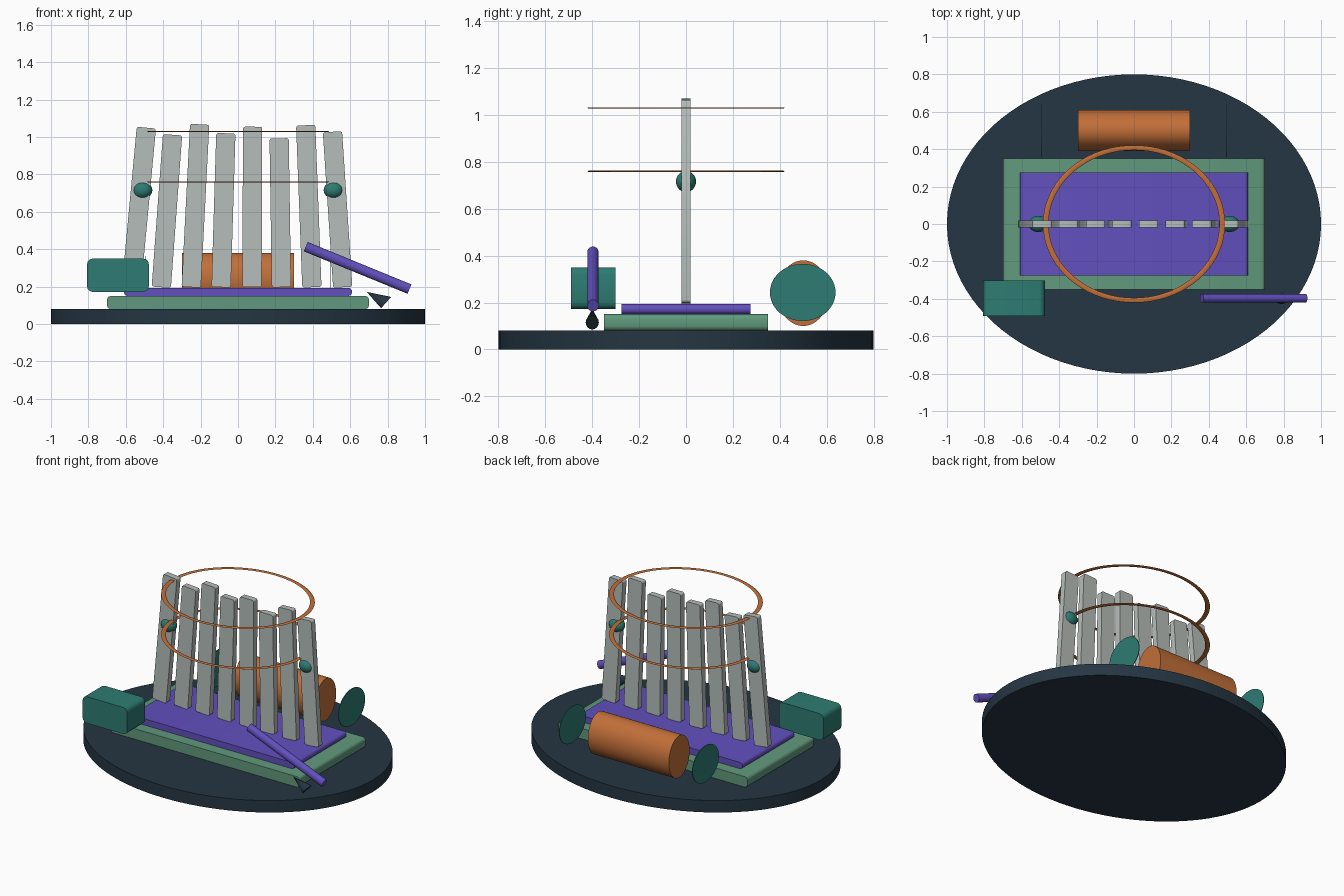
import bpy, bmesh, math
from mathutils import Matrix, Vector

if "Cube" in bpy.data.objects:
    bpy.data.objects.remove(bpy.data.objects["Cube"])


def material(name, r, g, b):
    def lin(c):
        c /= 255
        return c / 12.92 if c <= 0.04045 else ((c + 0.055) / 1.055) ** 2.4
    m = bpy.data.materials.new(name)
    m.diffuse_color = (lin(r), lin(g), lin(b), 1)
    m.use_nodes = True
    m.node_tree.nodes["Principled BSDF"].inputs["Base Color"].default_value = m.diffuse_color
    return m


NAVY = material("dark_navy", 37, 54, 67)
GREEN = material("sage_green", 97, 153, 125)
PURPLE = material("violet", 98, 80, 190)
TEAL = material("teal", 45, 124, 114)
ORANGE = material("copper_orange", 194, 111, 57)
GREY = material("pale_grey", 182, 190, 186)


def finish(name, bm, mat, matrix=None):
    if matrix is not None:
        bm.transform(matrix)
    bmesh.ops.recalc_face_normals(bm, faces=bm.faces)
    me = bpy.data.meshes.new(name)
    bm.to_mesh(me)
    bm.free()
    me.materials.append(mat)
    ob = bpy.data.objects.new(name, me)
    bpy.context.collection.objects.link(ob)
    bpy.ops.object.select_all(action='DESELECT')
    bpy.context.view_layer.objects.active = ob
    ob.select_set(True)
    bpy.ops.object.shade_smooth_by_angle(angle=math.radians(35))
    return ob


def box(name, center, size, mat, round_edge=0.0, tilt=0.0):
    """Box whose edges along y are rounded; tilt leans it around y."""
    bm = bmesh.new()
    bmesh.ops.create_cube(bm, size=1, matrix=Matrix.Diagonal((*size, 1)))
    edges = [e for e in bm.edges
             if abs((e.verts[0].co - e.verts[1].co).normalized().y) > 0.9]
    bmesh.ops.bevel(bm, geom=edges, offset=round_edge, segments=3,
                    profile=0.5, affect='EDGES')
    return finish(name, bm, mat,
                  Matrix.Translation(center) @ Matrix.Rotation(tilt, 4, 'Y'))


def tube(name, mat, matrix, sides=48, top=1.0):
    """Unit cylinder or cone (z from -0.5 to 0.5) placed by a matrix."""
    bm = bmesh.new()
    bmesh.ops.create_cone(bm, cap_ends=True, segments=sides,
                          radius1=1, radius2=top, depth=1)
    return finish(name, bm, mat, matrix)


def place(center, scale, axis_turn=0.0):
    return (Matrix.Translation(center) @ Matrix.Rotation(axis_turn, 4, 'Y')
            @ Matrix.Diagonal((*scale, 1)))


# Oval base and the two stacked platforms
tube("oval_base", NAVY, place((0, 0, 0.04), (1, 0.8, 0.08)), sides=96)
box("lower_platform", (0, 0, 0.115), (1.4, 0.7, 0.07), GREEN, 0.02)
box("upper_platform", (0, 0, 0.172), (1.22, 0.55, 0.042), PURPLE, 0.018)

# Row of slats leaning inward: bottom x, top x, top z
slats = [(-0.57, -0.49, 1.05), (-0.41, -0.35, 1.012), (-0.25, -0.205, 1.068),
         (-0.09, -0.065, 1.02), (0.075, 0.078, 1.055), (0.232, 0.22, 0.993),
         (0.395, 0.362, 1.063), (0.56, 0.505, 1.028)]
for i, (xb, xt, zt) in enumerate(slats):
    zb = 0.197
    box(f"slat_{i + 1}", ((xb + xt) / 2, 0, (zb + zt) / 2),
        (0.103, 0.04, math.hypot(xt - xb, zt - zb)), GREY, 0.012,
        math.atan2(xt - xb, zt - zb))

# Flat oval hoops around the slats
for label, z in (("lower", 0.76), ("upper", 1.03)):
    bm = bmesh.new()
    rings = []
    for k in range(72):
        a = 2 * math.pi * k / 72
        ring = []
        for j in range(8):
            t = 2 * math.pi * j / 8
            r = 1 + 0.032 * math.cos(t)
            ring.append(bm.verts.new((0.472 * r * math.cos(a),
                                      0.408 * r * math.sin(a),
                                      z + 0.003 * math.sin(t))))
        rings.append(ring)
    for k in range(72):
        p, q = rings[k], rings[(k + 1) % 72]
        for j in range(8):
            n = (j + 1) % 8
            bm.faces.new((p[j], q[j], q[n], p[n]))
    finish(label + "_hoop", bm, ORANGE)

# Mirrored knobs on the outer slats, and end discs beside the drum
for side, s in (("left", -1), ("right", 1)):
    bm = bmesh.new()
    bmesh.ops.create_uvsphere(bm, u_segments=32, v_segments=16, radius=1)
    finish(side + "_knob", bm, TEAL,
           place((0.511 * s, 0, 0.716), (0.053, 0.043, 0.045)))
    tube(side + "_end_disc", TEAL,
         place((0.493 * s, 0.498, 0.243), (0.122, 0.14, 0.004), math.pi / 2))

# Drum lying behind the slats
tube("drum", ORANGE,
     place((0, 0.5, 0.24), (0.14, 0.11, 0.6), math.pi / 2), sides=64)

# Block at the front left
box("corner_block", (-0.642, -0.396, 0.261), (0.33, 0.19, 0.178), TEAL, 0.03)

# Sloping rod at the front right
a, b = Vector((0.362, -0.397, 0.414)), Vector((0.917, -0.397, 0.187))
d = b - a
tube("sloping_rod", PURPLE,
     place((a + b) / 2, (0.027, 0.024, d.length), math.atan2(d.x, d.z)), sides=32)

# Skewed pointed tip below the rod: columns are base axes and length axis
tip, foot = Vector((0.688, -0.4, 0.172)), Vector((0.792, -0.4, 0.115))
skew = Matrix(((0.027, 0, tip.x - foot.x, (tip.x + foot.x) / 2),
               (0, 0.028, 0, -0.4),
               (0.03, 0, tip.z - foot.z, (tip.z + foot.z) / 2),
               (0, 0, 0, 1)))
tube("pointed_tip", NAVY, skew, sides=16, top=0.0)
